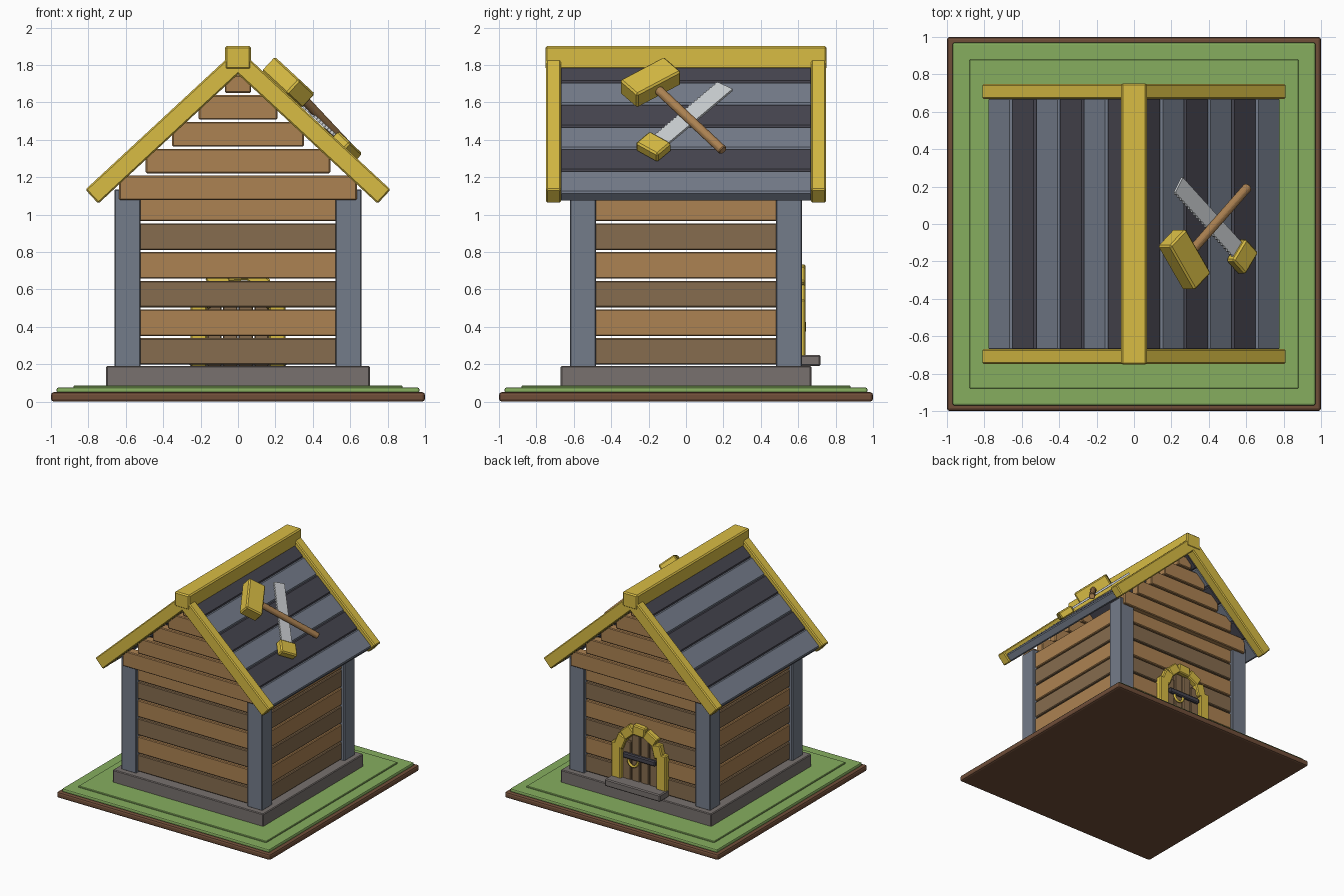
import bpy, bmesh, math
from mathutils import Matrix, Vector

cube = bpy.data.objects.get("Cube")
if cube:
    bpy.data.objects.remove(cube)


def material(name, *srgb):
    lin = [((c / 255 + 0.055) / 1.055) ** 2.4 for c in srgb] + [1]
    m = bpy.data.materials.new(name)
    m.use_nodes = True
    m.diffuse_color = lin
    m.node_tree.nodes["Principled BSDF"].inputs["Base Color"].default_value = lin
    return m


YELLOW = material("yellow paint", 216, 188, 68)
SLATE = material("light slate", 116, 124, 138)
DARK = material("dark slate", 70, 69, 79)
WOOD = material("light wood", 172, 130, 82)
BROWN = material("dark wood", 134, 108, 78)
STONE = material("foundation stone", 120, 113, 110)
GRASS = material("grass", 134, 174, 95)
DIRT = material("dirt", 112, 78, 57)
STEEL = material("steel", 203, 207, 210)


def finish(name, bm, mat, matrix, bevel=0.0, segments=1):
    bmesh.ops.recalc_face_normals(bm, faces=bm.faces[:])
    mesh = bpy.data.meshes.new(name)
    bm.to_mesh(mesh)
    bm.free()
    mesh.materials.append(mat)
    ob = bpy.data.objects.new(name, mesh)
    ob.matrix_world = matrix
    bpy.context.collection.objects.link(ob)
    if bevel:
        mod = ob.modifiers.new("bevel", 'BEVEL')
        mod.width, mod.segments = bevel, segments
    return ob


def box(name, mat, lo, hi, bevel=0.006, matrix=Matrix(), segments=1):
    """Box between two corners, given in the frame of matrix."""
    lo, hi = Vector(lo), Vector(hi)
    bm = bmesh.new()
    bmesh.ops.create_cube(bm, size=1, matrix=Matrix.Diagonal((*(hi - lo), 1)))
    return finish(name, bm, mat, matrix @ Matrix.Translation((lo + hi) / 2), bevel, segments)


def tube(name, mat, a, b, radius, matrix=Matrix(), sides=10):
    a, b = Vector(a), Vector(b)
    bm = bmesh.new()
    bmesh.ops.create_cone(bm, cap_ends=True, segments=sides, radius1=radius,
                          radius2=radius, depth=(b - a).length)
    turn = (b - a).to_track_quat('Z', 'Y').to_matrix().to_4x4()
    return finish(name, bm, mat, matrix @ Matrix.Translation((a + b) / 2) @ turn, 0.005)


# Ground and foundation
box("dirt_base", DIRT, (-1, -1, 0), (1, 1, 0.05), 0.015, segments=2)
box("grass_layer", GRASS, (-0.97, -0.97, 0.045), (0.97, 0.97, 0.075), 0.01, segments=2)
box("grass_top", GRASS, (-0.88, -0.88, 0.07), (0.88, 0.88, 0.086), 0.004)
box("foundation", STONE, (-0.705, -0.67, 0.08), (0.705, 0.67, 0.19))

# Corner posts
for sx in (-1, 1):
    for sy in (-1, 1):
        c = Vector((sx * 0.59, sy * 0.55, 0.66))
        h = Vector((0.07, 0.07, 0.475))
        box("corner_post", SLATE, c - h, c + h)

# Wall boards, alternating in colour, with open gaps
for i in range(6):
    z = 0.197 + i * 0.1535
    top = z + 0.142
    mat = WOOD if i % 2 else BROWN
    for s in (-1, 1):
        a, b = sorted((s * 0.54, s * 0.595))
        box("end_wall_board", mat, (-0.53, a, z), (0.53, b, top))
        a, b = sorted((s * 0.58, s * 0.635))
        box("side_wall_board", mat, (a, -0.49, z), (b, 0.49, top))

# Gable boards
for i in range(5):
    z = 1.077 + i * 0.1435
    w = 0.635 - i * 0.1415
    for s in (-1, 1):
        a, b = sorted((s * 0.565, s * 0.64))
        box("gable_board", WOOD, (-w, a, z), (w, b, min(z + 0.131, 1.745)))

# Roof: frame with x down the slope, y along the ridge, z off the slope
SLOPE = Matrix.Translation((0, 0, 1.818)) @ Matrix.Rotation(math.radians(42.8), 4, 'Y')
for turn in (0, math.pi):
    roof = Matrix.Rotation(turn, 4, 'Z') @ SLOPE
    for i in range(6):
        u = 0.007 + i * 0.174
        box("roof_plank", SLATE if i % 2 else DARK, (u, -0.675, -0.05),
            (u + 0.174, 0.675, 0.02), 0.01, roof)
    for s in (-1, 1):
        a, b = sorted((s * 0.668, s * 0.748))
        box("roof_trim", YELLOW, (0, a, -0.05), (1.064, b, 0.052), 0.008, roof)
box("ridge_cap", YELLOW, (-0.07, -0.752, 1.775), (0.07, 0.752, 1.9), 0.01)

# Mallet lying on the roof: local x runs along the handle
mallet = SLOPE @ Matrix.Translation((0.273, -0.19, 0.1)) @ Matrix.Rotation(math.radians(38), 4, 'Z')
box("mallet_head", YELLOW, (-0.075, -0.15, -0.05), (0.075, 0.15, 0.053), 0.01, mallet)
tube("mallet_handle", WOOD, (0, 0, 0), (0.63, 0, -0.035), 0.026, mallet)

# Saw lying under the mallet: local x runs from tip to grip
saw = SLOPE @ Matrix.Translation((0.26, 0.21, 0.055)) @ Matrix.Rotation(math.radians(-39), 4, 'Z')
TEETH = 22
outline = [(0.0, 0.05), (0.58, 0.05)]
for i in range(TEETH, -1, -1):
    x = 0.02 + 0.56 * i / TEETH
    outline += [(x, -0.052), (x - 0.012, -0.044)]
bm = bmesh.new()
face = bm.faces.new([bm.verts.new((x, y, 0)) for x, y in outline])
grown = bmesh.ops.extrude_face_region(bm, geom=[face])["geom"]
bmesh.ops.translate(bm, vec=(0, 0, 0.016),
                    verts=[v for v in grown if isinstance(v, bmesh.types.BMVert)])
finish("saw_blade", bm, STEEL, saw)
box("saw_grip", YELLOW, (0.55, -0.075, -0.028), (0.67, 0.075, 0.036), 0.01, saw)

# Back door: boards, jambs, arch stones and step
for i in range(4):
    x = -0.168 + i * 0.084
    top = 0.57 + (0.07 if i in (1, 2) else 0)
    box("door_board", BROWN, (x + 0.003, 0.56, 0.19), (x + 0.081, 0.615, top))
for s in (-1, 1):
    a, b = sorted((s * 0.165, s * 0.255))
    box("door_jamb", YELLOW, (a, 0.53, 0.19), (b, 0.64, 0.545), 0.008)
for i in range(5):
    angle = 18 + 36 * i
    tilt = 6 if i % 2 else -4
    stone = (Matrix.Translation((0, 0.585, 0.505))
             @ Matrix.Rotation(math.radians(-angle), 4, 'Y')
             @ Matrix.Translation((0.182, 0, 0))
             @ Matrix.Rotation(math.radians(tilt), 4, 'Y'))
    box("arch_stone", YELLOW, (-0.042, -0.055, -0.057), (0.042, 0.055, 0.057), 0.008, stone)
box("door_step", STONE, (-0.26, 0.6, 0.19), (0.26, 0.72, 0.25), 0.008)

# Door bar and ring pull
box("door_bar", DARK, (-0.155, 0.6, 0.43), (0.15, 0.638, 0.475), 0.008)
PARTS = 8
points = [Vector((0.055 + 0.045 * math.cos(t), 0.63, 0.425 - 0.05 * math.sin(t)))
          for t in (math.pi * i / PARTS for i in range(PARTS + 1))]
curve = bpy.data.curves.new("ring_pull", 'CURVE')
curve.dimensions = '3D'
curve.bevel_depth, curve.bevel_resolution = 0.011, 1
curve.use_fill_caps = True
spline = curve.splines.new('POLY')
spline.points.add(PARTS)
for p, co in zip(spline.points, points):
    p.co = (*co, 1)
curve.materials.append(YELLOW)
bpy.context.collection.objects.link(bpy.data.objects.new("ring_pull", curve))
